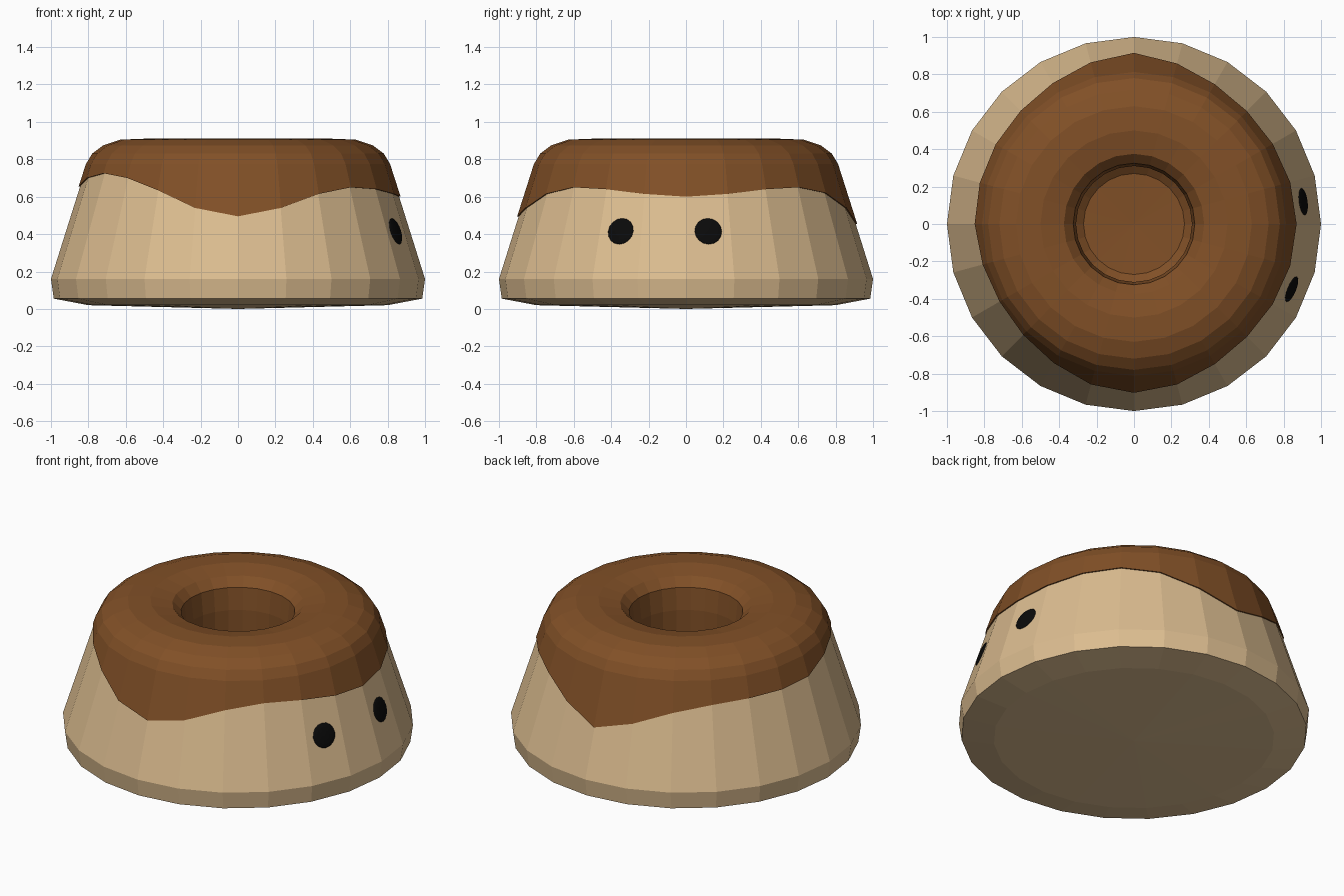
import bpy, bmesh
from math import cos, sin, tau, radians
from mathutils import Vector, Matrix

if "Cube" in bpy.data.objects:
    bpy.data.objects.remove(bpy.data.objects["Cube"])

N = 24
SLOPE = 0.315


def material(name, col):
    m = bpy.data.materials.new(name)
    m.diffuse_color = (*col, 1)
    m.use_nodes = True
    m.node_tree.nodes["Principled BSDF"].inputs["Base Color"].default_value = m.diffuse_color
    return m


def side_radius(z):
    return 1 - SLOPE * (z - 0.16)


def loft(name, rings, mat, start_z=None, end_z=None):
    """Skin a list of rings, each a list of N (radius, z) pairs."""
    bm = bmesh.new()
    loops = [[bm.verts.new((r * cos(tau * i / N), r * sin(tau * i / N), z))
              for i, (r, z) in enumerate(ring)] for ring in rings]
    for a, b in zip(loops, loops[1:]):
        for i in range(N):
            j = (i + 1) % N
            bm.faces.new((a[i], a[j], b[j], b[i]))
    for loop, z in ((loops[0], start_z), (loops[-1], end_z)):
        if z is not None:
            c = bm.verts.new((0, 0, z))
            for i in range(N):
                bm.faces.new((loop[i], loop[(i + 1) % N], c))
    bmesh.ops.recalc_face_normals(bm, faces=bm.faces)
    return finish(name, bm, mat)


def finish(name, bm, mat):
    me = bpy.data.meshes.new(name)
    bm.to_mesh(me)
    bm.free()
    me.materials.append(mat)
    ob = bpy.data.objects.new(name, me)
    bpy.context.collection.objects.link(ob)
    return ob


dough = material("dough", (0.72, 0.51, 0.28))
chocolate = material("chocolate", (0.22, 0.08, 0.02))
black = material("black", (0.003, 0.003, 0.003))

# Tapered cake body, top hidden under the icing
body = [(0.80, 0.02), (0.985, 0.055), (1.0, 0.16), (side_radius(0.74), 0.74), (0.74, 0.78),
        (0.45, 0.78), (0.40, 0.45)]
loft("cake_body", [[p] * N for p in body], dough, 0.0, 0.45)

# Icing: drip height every 15 degrees from +x, counter-clockwise
drip = [.60, .615, .64, .65, .62, .54, .455, .52, .60, .64, .65, .65,
        .655, .70, .725, .70, .635, .54, .495, .54, .615, .65, .64, .615]
lip = [(side_radius(z) - 0.03, z) for z in drip]
edge = [(side_radius(z) + 0.008, z) for z in drip]
top = [(0.813, 0.775), (0.78, 0.83), (0.72, 0.875), (0.63, 0.905), (0.50, 0.91),
       (0.375, 0.885), (0.325, 0.835), (0.31, 0.70), (0.31, 0.54), (0.27, 0.51)]
loft("icing", [lip, edge] + [[p] * N for p in top], chocolate, None, 0.50)

# Two flat eyes set on the right side facets
for name, deg in (("eye_near", -22.5), ("eye_far", 7.5)):
    a, z = radians(deg), 0.415
    r = side_radius(z) * cos(tau / N / 2)
    normal = Vector((cos(a), sin(a), SLOPE))
    bm = bmesh.new()
    bmesh.ops.create_uvsphere(bm, u_segments=16, v_segments=8, radius=0.073)
    turn = normal.to_track_quat('Z', 'Y').to_matrix().to_4x4()
    bm.transform(Matrix.Translation((r * cos(a), r * sin(a), z)) @ turn
                 @ Matrix.Diagonal((1, 1, 0.15, 1)))
    finish(name, bm, black)
